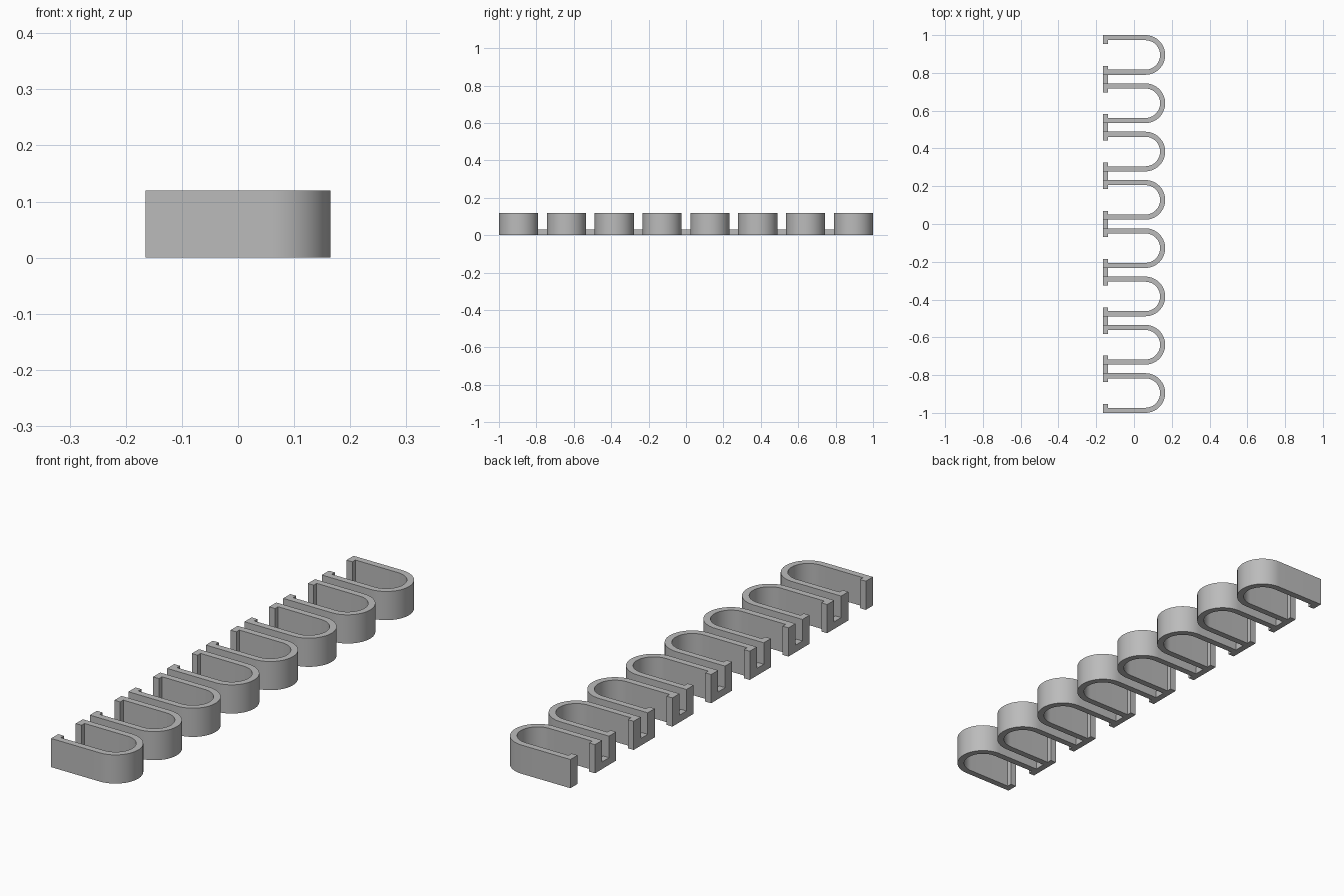
import bpy, bmesh, math

cube = bpy.data.objects.get("Cube")
if cube:
    bpy.data.objects.remove(cube, do_unlink=True)

COUNT = 8
WIDTH = 0.21            # outer width of one clip
WALL = 0.027
LIP = 0.047             # reach of the lip, measured from the outer face
BACK, FRONT = -0.165, 0.165
HEIGHT = 0.12
BRIDGE_HEIGHT = 0.03
PITCH = (2 - WIDTH) / (COUNT - 1)
R = WIDTH / 2
SEGMENTS = 32

grey = bpy.data.materials.new("plain grey")
grey.use_nodes = True
colour = (0.5, 0.5, 0.5, 1)
grey.diffuse_color = colour
grey.node_tree.nodes["Principled BSDF"].inputs["Base Color"].default_value = colour


def extrude_profile(name, points, height):
    """Raise a flat outline from the ground into a solid."""
    bm = bmesh.new()
    face = bm.faces.new([bm.verts.new((x, y, 0)) for x, y in points])
    top = bmesh.ops.extrude_face_region(bm, geom=[face])["geom"]
    bmesh.ops.translate(bm, vec=(0, 0, height),
                        verts=[v for v in top if isinstance(v, bmesh.types.BMVert)])
    bmesh.ops.recalc_face_normals(bm, faces=bm.faces)
    mesh = bpy.data.meshes.new(name)
    bm.to_mesh(mesh)
    bm.free()
    mesh.materials.append(grey)
    obj = bpy.data.objects.new(name, mesh)
    bpy.context.collection.objects.link(obj)
    return obj


def arc(radius):
    """Half circle bulging towards +x, from -y to +y."""
    angles = [math.pi * (i / SEGMENTS - 0.5) for i in range(SEGMENTS + 1)]
    return [(FRONT - R + radius * math.cos(a), radius * math.sin(a)) for a in angles]


# U-shaped clip outline with a small inward lip at each open end
inner = R - WALL
lip_y = R - LIP
lip_x = BACK + WALL
outline = [(BACK, -R)] + arc(R) + [(BACK, R), (BACK, lip_y), (lip_x, lip_y), (lip_x, inner)]
outline += arc(inner)[::-1] + [(lip_x, -inner), (lip_x, -lip_y), (BACK, -lip_y)]

for i in range(COUNT):
    y = -1 + R + i * PITCH
    clip = extrude_profile(f"clip_{i + 1}", outline, HEIGHT)
    clip.location.y = y
    bpy.ops.object.select_all(action='DESELECT')
    clip.select_set(True)
    bpy.context.view_layer.objects.active = clip
    bpy.ops.object.shade_smooth_by_angle(angle=math.radians(30))

    # Low bridge joining this clip to the next
    if i < COUNT - 1:
        a, b = R, PITCH - R
        bridge = extrude_profile(f"bridge_{i + 1}",
                                 [(BACK, a), (lip_x, a), (lip_x, b), (BACK, b)],
                                 BRIDGE_HEIGHT)
        bridge.location.y = y
